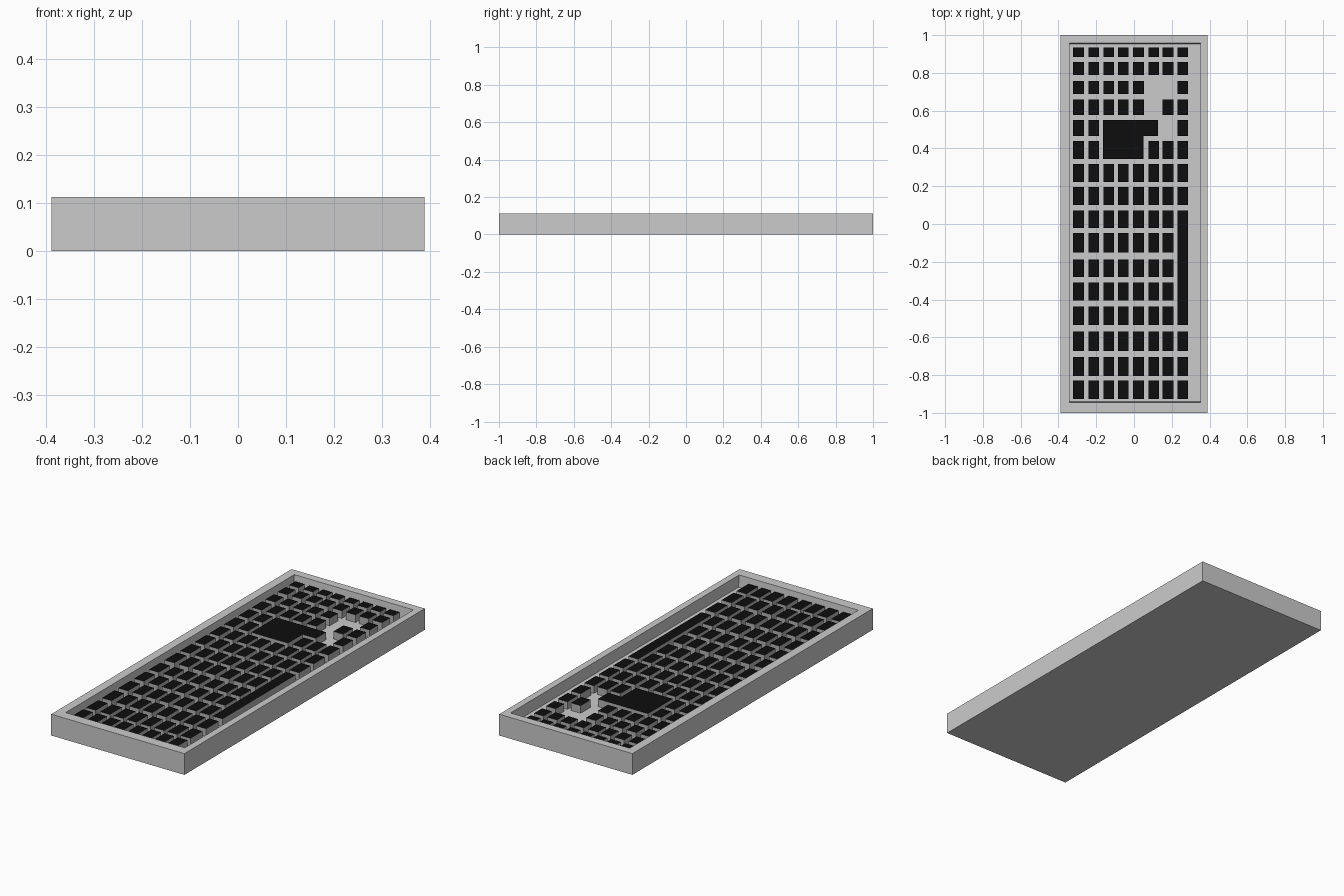
import bpy, bmesh

if "Cube" in bpy.data.objects:
    bpy.data.objects.remove(bpy.data.objects["Cube"])

DECK, KEY_TOP, RIM = 0.05, 0.09, 0.112

black = bpy.data.materials.new("key_black")
black.diffuse_color = (0.004, 0.004, 0.004, 1)
black.use_nodes = True
black.node_tree.nodes["Principled BSDF"].inputs["Base Color"].default_value = black.diffuse_color
grey = bpy.data.materials.new("key_side_grey")
grey.diffuse_color = (0.45, 0.45, 0.45, 1)
grey.use_nodes = True
grey.node_tree.nodes["Principled BSDF"].inputs["Base Color"].default_value = grey.diffuse_color


def add_object(name, bm, mats=()):
    bmesh.ops.recalc_face_normals(bm, faces=bm.faces)
    mesh = bpy.data.meshes.new(name)
    bm.to_mesh(mesh)
    bm.free()
    for m in mats:
        mesh.materials.append(m)
    obj = bpy.data.objects.new(name, mesh)
    bpy.context.collection.objects.link(obj)
    return obj


def rect(x0, x1, y0, y1):
    return [(x0, y0), (x1, y0), (x1, y1), (x0, y1)]


def key(name, outline):
    """Flat-topped key: grey sides, black top."""
    bm = bmesh.new()
    low = [bm.verts.new((x, y, DECK - 0.005)) for x, y in outline]
    top = [bm.verts.new((x, y, KEY_TOP)) for x, y in outline]
    n = len(outline)
    for i in range(n):
        j = (i + 1) % n
        bm.faces.new((low[i], low[j], top[j], top[i]))
    bm.faces.new(low[::-1])
    bm.faces.new(top).material_index = 1
    add_object(name, bm, (grey, black))


# Case: solid block with a sunken deck inside a raised rim
bm = bmesh.new()
base = [bm.verts.new((x, y, 0)) for x, y in rect(-0.388, 0.388, -1, 1)]
rim = [bm.verts.new((x, y, RIM)) for x, y in rect(-0.388, 0.388, -1, 1)]
lip = [bm.verts.new((x, y, RIM)) for x, y in rect(-0.342, 0.352, -0.945, 0.957)]
deck = [bm.verts.new((x, y, DECK)) for x, y in rect(-0.342, 0.352, -0.94, 0.952)]
for a, b in ((base, rim), (rim, lip), (lip, deck)):
    for i in range(4):
        j = (i + 1) % 4
        bm.faces.new((a[i], a[j], b[j], b[i]))
bm.faces.new(base[::-1])
bm.faces.new(deck)
add_object("case", bm)

# Key grid: columns run across x, rows run from back to front
cols = [-0.294, -0.212, -0.133, -0.058, 0.024, 0.104, 0.18, 0.257]
rows = [(0.935, 0.885), (0.857, 0.79), (0.757, 0.688), (0.66, 0.577),
        (0.55, 0.465), (0.439, 0.344), (0.317, 0.222), (0.196, 0.1),
        (0.072, -0.021), (-0.048, -0.15), (-0.187, -0.28), (-0.31, -0.404),
        (-0.436, -0.536), (-0.568, -0.672), (-0.704, -0.804), (-0.828, -0.926)]
gaps = {2: (5, 6), 3: (5,), 4: (2, 3, 4, 5, 6), 5: (2, 3, 4)}
gaps.update({r: (7,) for r in range(8, 13)})
HALF = 0.028
for r, (y1, y0) in enumerate(rows):
    for c, x in enumerate(cols):
        if c not in gaps.get(r, ()):
            key(f"key_{r}_{c}", rect(x - HALF, x + HALF, y0, y1))

# Space bar along the right edge
key("space_bar", rect(cols[7] - HALF, cols[7] + HALF, rows[12][1], rows[8][0]))

# Large L-shaped enter key
key("enter_key", [(-0.163, 0.344), (0.05, 0.344), (0.05, 0.465),
                  (0.128, 0.465), (0.128, 0.55), (-0.163, 0.55)])
